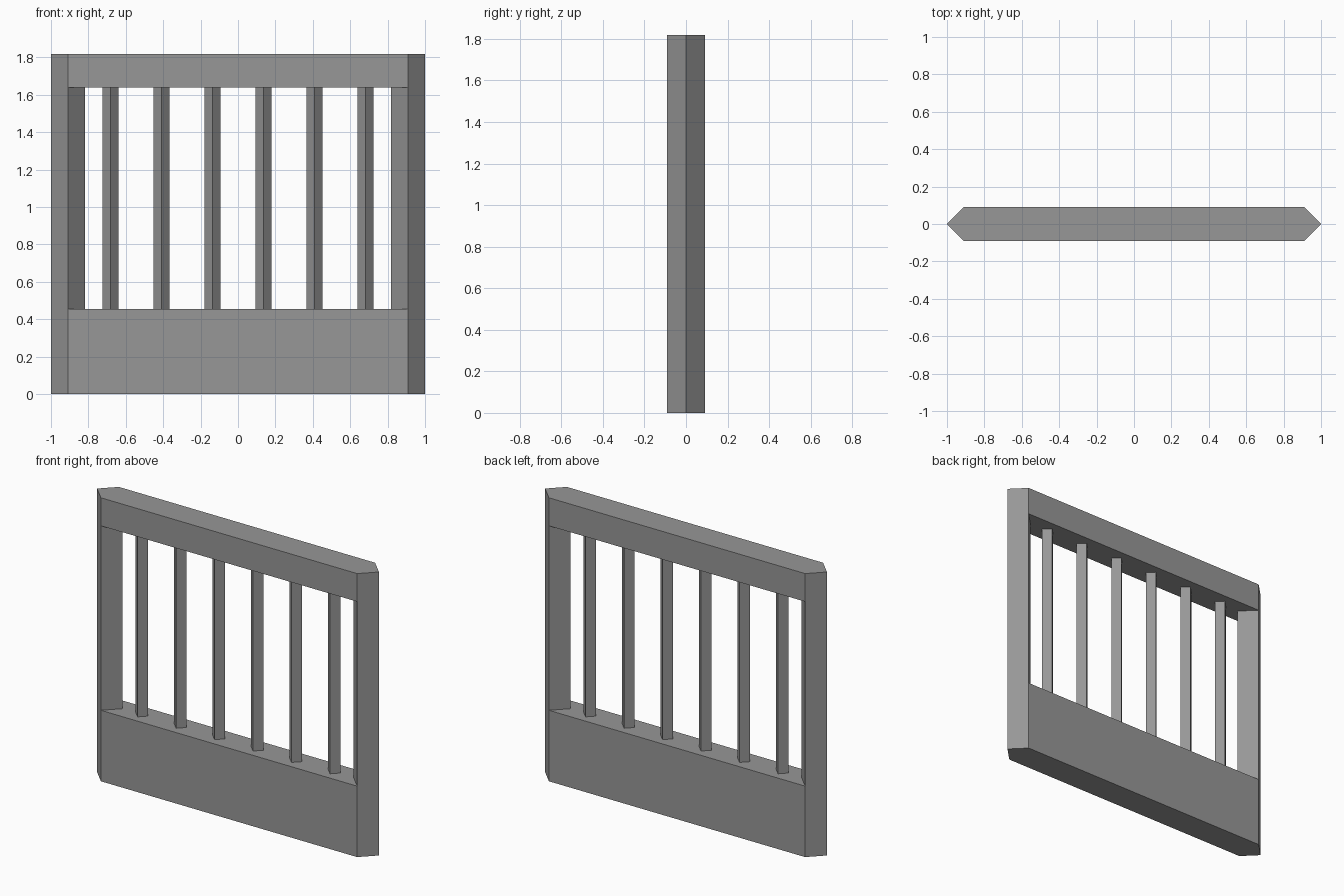
import bpy

if "Cube" in bpy.data.objects:
    bpy.data.objects.remove(bpy.data.objects["Cube"])

HEIGHT = 1.818
POST_X, POST_R = 0.909, 0.091
LOW_TOP, HIGH_BOTTOM = 0.455, 1.638

# Dark grey paint shared by every part
paint = bpy.data.materials.new("dark_grey")
paint.diffuse_color = (0.31, 0.31, 0.31, 1)
paint.use_nodes = True
paint.node_tree.nodes["Principled BSDF"].inputs["Base Color"].default_value = paint.diffuse_color


def finish(name):
    obj = bpy.context.object
    obj.name = name
    obj.data.materials.append(paint)
    return obj


def diamond(name, x, radius, z0, z1):
    """Four-sided upright with its corners on the x and y axes."""
    bpy.ops.mesh.primitive_cylinder_add(
        vertices=4, radius=radius, depth=z1 - z0, location=(x, 0, (z0 + z1) / 2))
    finish(name)


def rail(name, z0, z1):
    """Flat board running between the post centres."""
    bpy.ops.mesh.primitive_cube_add(size=1, location=(0, 0, (z0 + z1) / 2))
    finish(name).scale = (2 * POST_X, 2 * POST_R, z1 - z0)


# End posts
for side, label in ((-1, "left"), (1, "right")):
    diamond(label + "_post", side * POST_X, POST_R, 0, HEIGHT)

# Bottom board and top rail
rail("bottom_board", 0, LOW_TOP)
rail("top_rail", HIGH_BOTTOM, HEIGHT)

# Evenly spaced vertical bars
for i in range(6):
    diamond(f"bar_{i + 1}", (i - 2.5) * 0.273, 0.043, LOW_TOP, HIGH_BOTTOM)
